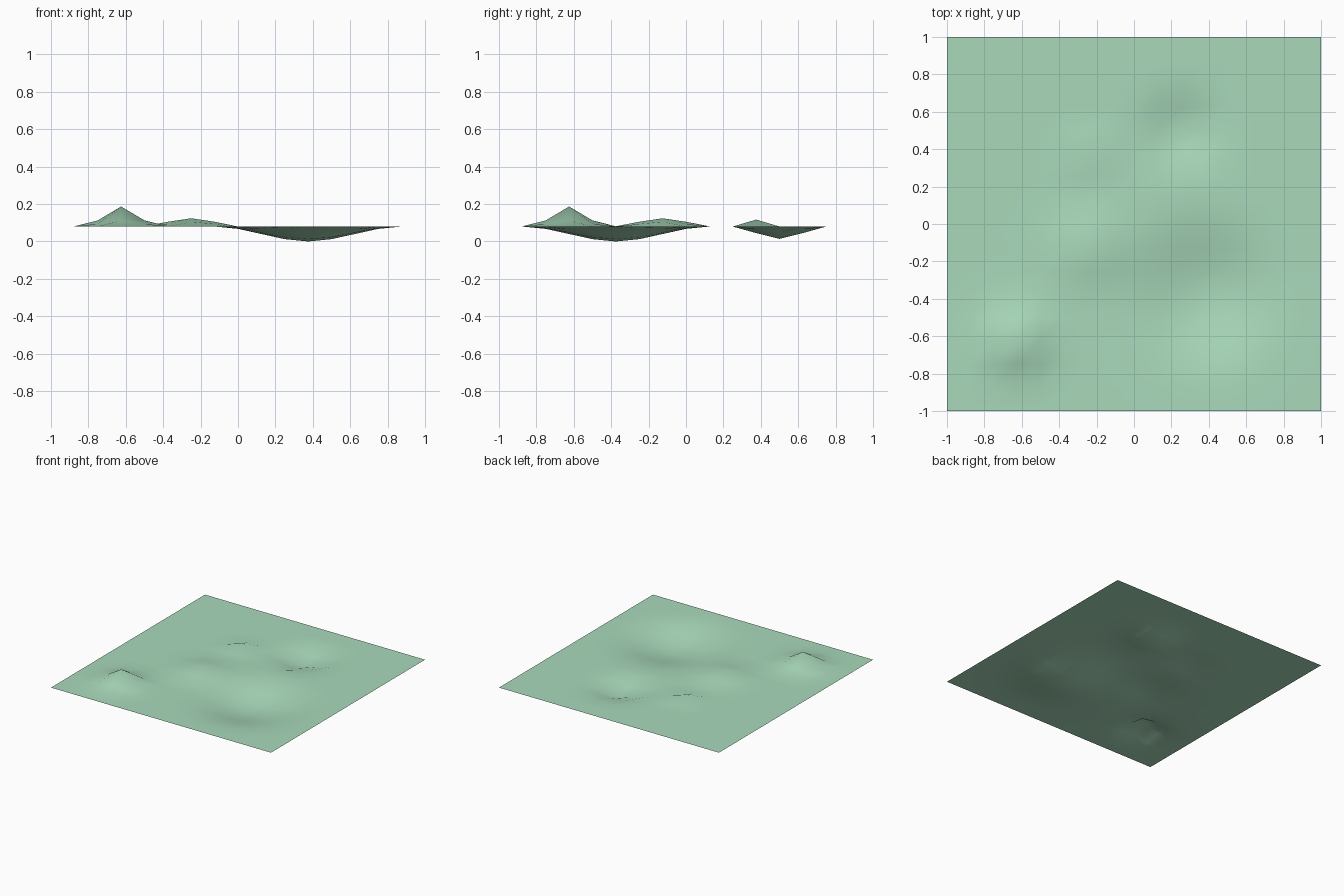
import bpy
import bmesh
from math import hypot

cube = bpy.data.objects.get("Cube")
if cube:
    bpy.data.objects.remove(cube)

GROUND = 0.08
CELLS = 16

# Hills and hollows: centre x, centre y, height, radius, falloff
SMOOTH = lambda t: t * t * (3 - 2 * t)
SHARP = lambda t: t * t
FEATURES = [
    (-0.625, -0.625, 0.107, 0.28, SHARP),   # steep hill
    (-0.25, -0.125, 0.044, 0.28, SMOOTH),   # low hill
    (-0.25, 0.375, 0.037, 0.125, SMOOTH),   # small mound
    (0.375, -0.375, -0.08, 0.5, SMOOTH),    # wide hollow
    (0.25, 0.5, -0.066, 0.26, SMOOTH),      # small hollow
]


def height(x, y):
    z = GROUND
    for cx, cy, rise, radius, falloff in FEATURES:
        z += rise * falloff(max(0, 1 - hypot(x - cx, y - cy) / radius))
    return z


# Grass colour
grass = bpy.data.materials.new("pale_green")
grass.use_nodes = True
colour = (0.4, 0.7, 0.5, 1)
grass.diffuse_color = colour
grass.node_tree.nodes["Principled BSDF"].inputs["Base Color"].default_value = colour

# Terrain sheet
bm = bmesh.new()
bmesh.ops.create_grid(bm, x_segments=CELLS, y_segments=CELLS, size=1)
for v in bm.verts:
    v.co.z = height(v.co.x, v.co.y)
for f in bm.faces:
    f.smooth = True
mesh = bpy.data.meshes.new("terrain")
bm.to_mesh(mesh)
bm.free()
mesh.materials.append(grass)
terrain = bpy.data.objects.new("terrain", mesh)
bpy.context.collection.objects.link(terrain)
